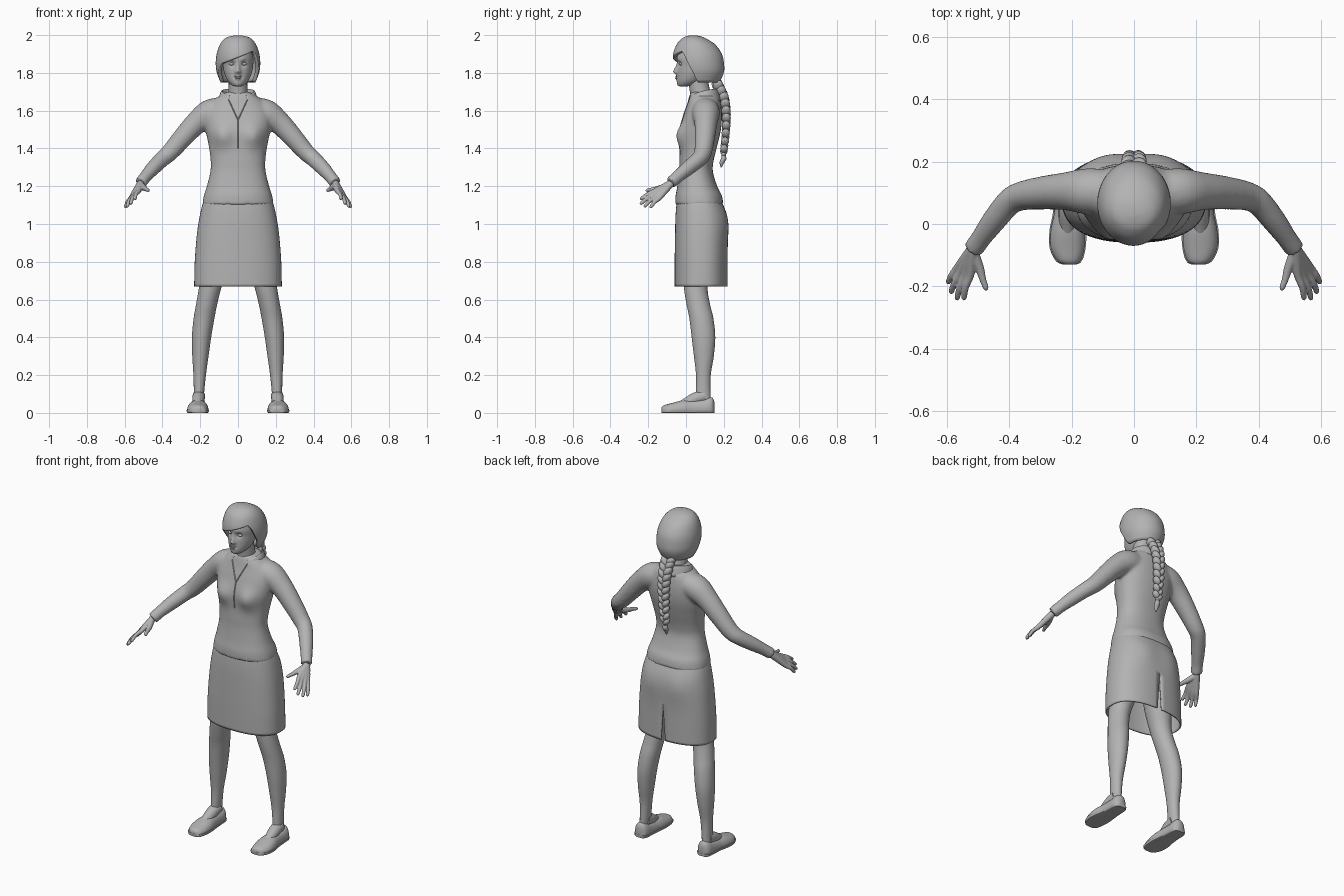
import bpy, bmesh
from math import sin, cos, pi, exp, radians
from mathutils import Vector, Matrix
from mathutils.bvhtree import BVHTree

cube = bpy.data.objects.get("Cube")
if cube:
    bpy.data.objects.remove(cube)

grey = bpy.data.materials.new("plain grey")
grey.use_nodes = True
grey.diffuse_color = (0.45, 0.45, 0.45, 1)
grey.node_tree.nodes["Principled BSDF"].inputs["Base Color"].default_value = grey.diffuse_color
parts = []


def smooth(rows, steps):
    """Catmull-Rom interpolation of rows of any length."""
    pts = [Vector(r) for r in rows]
    out = []
    for i in range(len(pts) - 1):
        a, b, c, d = pts[max(i - 1, 0)], pts[i], pts[i + 1], pts[min(i + 2, len(pts) - 1)]
        for k in range(steps):
            t = k / steps
            out.append(b + (c - a) * (t / 2) + (a * 2 - b * 5 + c * 4 - d) * (t * t / 2)
                       + (b * 3 - a - c * 3 + d) * (t ** 3 / 2))
    return out + [pts[-1]]


def skin(bm, rings, wrap=True, caps=(True, True)):
    vs = [[bm.verts.new(p) for p in ring] for ring in rings]
    for a, b in zip(vs, vs[1:]):
        m = len(a)
        for j in range(m if wrap else m - 1):
            k = (j + 1) % m
            bm.faces.new((a[j], a[k], b[k], b[j]))
    for use, ring in zip(caps, (vs[0], vs[-1])):
        if use:
            bm.faces.new(ring)


def spow(v, power):
    return (1 if v >= 0 else -1) * abs(v) ** (2 / power)


def loft(bm, rows, n=40, power=2.0, steps=5, cx=None, slit=None, caps=(True, True)):
    """Rows: height, half width, front y, back y, optional centre x. Starts at the back."""
    rings = []
    for row in smooth(rows, steps):
        z, hw, yf, yb = row[:4]
        x0 = row[4] if len(row) > 4 else 0
        ring = []
        for j in range(n + 1 if slit else n):
            a = 2 * pi * j / n
            p = Vector((x0 + hw * spow(sin(a), power),
                        (yf + yb) / 2 + (yb - yf) / 2 * spow(cos(a), power), z))
            if slit and j in (0, n):
                p.x = (1 if j == 0 else -1) * max(0, slit - z) * 0.07
            ring.append(p)
        rings.append(ring)
    skin(bm, rings, not slit, caps)


def tube(bm, rows, side=1, n=20, steps=4):
    """Rows: x, y, z, radius."""
    pts = smooth(rows, steps)
    rings = []
    for i, p in enumerate(pts):
        t = (pts[min(i + 1, len(pts) - 1)].xyz - pts[max(i - 1, 0)].xyz).normalized()
        u = t.cross(Vector((0, 0, 1))).normalized()
        v = t.cross(u)
        ring = [p.xyz + (u * cos(2 * pi * j / n) + v * sin(2 * pi * j / n)) * p.w for j in range(n)]
        rings.append([Vector((side * q.x, q.y, q.z)) for q in ring])
    skin(bm, rings)


def ball(bm, centre, size, tilt=0.0):
    m = Matrix.Translation(centre) @ Matrix.Rotation(tilt, 4, 'Y') @ Matrix.Diagonal((*size, 1))
    bmesh.ops.create_uvsphere(bm, u_segments=20, v_segments=14, radius=1, matrix=m)


def sculpt(bm, centre, size, push):
    for s in ((1, -1) if centre[0] else (1,)):
        c = Vector((s * centre[0], centre[1], centre[2]))
        for v in bm.verts:
            v.co += Vector((s * push[0], push[1], push[2])) * exp(-((v.co - c).length / size) ** 2)


def finish(bm, name, mirror=False, solid=0.0, voxel=0.0, relax=4):
    bmesh.ops.remove_doubles(bm, verts=bm.verts, dist=0.00001)
    bmesh.ops.recalc_face_normals(bm, faces=bm.faces)
    mesh = bpy.data.meshes.new(name)
    bm.to_mesh(mesh)
    bm.free()
    ob = bpy.data.objects.new(name, mesh)
    bpy.context.collection.objects.link(ob)
    if voxel:
        m = ob.modifiers.new("merge", 'REMESH')
        m.mode, m.voxel_size = 'VOXEL', voxel
        m = ob.modifiers.new("relax", 'SMOOTH')
        m.iterations = relax
        dg = bpy.context.evaluated_depsgraph_get()
        baked = bpy.data.meshes.new_from_object(ob.evaluated_get(dg))
        ob.modifiers.clear()
        ob.data = baked
    if solid:
        m = ob.modifiers.new("thickness", 'SOLIDIFY')
        m.thickness, m.offset = solid, -1
    if mirror:
        ob.modifiers.new("mirror", 'MIRROR')
    ob.data.materials.clear()
    ob.data.materials.append(grey)
    parts.append(ob)
    return ob


# Jacket: torso and sleeves fused into one surface
bm = bmesh.new()
loft(bm, [(1.10, .19, -.056, .198), (1.15, .181, -.055, .19), (1.2, .165, -.046, .165),
          (1.28, .146, -.037, .142), (1.34, .145, -.035, .147), (1.42, .156, -.03, .167),
          (1.5, .172, -.028, .185), (1.57, .176, -.014, .19), (1.63, .15, .005, .185),
          (1.67, .11, .015, .175), (1.7, .06, .025, .15)], n=56, power=2.3)
sculpt(bm, (.088, -.03, 1.465), .06, (0, -.032, 0))
for s in (1, -1):
    tube(bm, [(.08, .105, 1.6, .07), (.15, .105, 1.585, .074), (.22, .105, 1.535, .061),
              (.29, .1, 1.46, .054), (.36, .09, 1.38, .047), (.4, .07, 1.345, .043),
              (.45, .01, 1.295, .039), (.49, -.045, 1.25, .033), (.515, -.08, 1.218, .033)], s)
jacket = finish(bm, "jacket", voxel=.009, relax=5)

# Neckline and front seam, laid on the jacket surface
surface = BVHTree.FromPolygons([v.co for v in jacket.data.vertices],
                               [p.vertices for p in jacket.data.polygons])


def seam(bm, x0, z0, x1, z1):
    pts = []
    for i in range(13):
        t = i / 12
        x, z = x0 + (x1 - x0) * t, z0 + (z1 - z0) * t
        hit = surface.ray_cast(Vector((x, -1, z)), Vector((0, 1, 0)))[0]
        if hit:
            pts.append(hit)
    skin(bm, [[p + Vector((.003 * cos(a), .003 * sin(a), 0)) for a in (0, pi / 2, pi, -pi / 2)]
              for p in pts])


bm = bmesh.new()
seam(bm, 0, 1.55, .05, 1.66)
seam(bm, 0, 1.55, -.05, 1.66)
seam(bm, 0, 1.4, 0, 1.55)
finish(bm, "neckline_seam")

# Folded collar, open at the front
bm = bmesh.new()
rings = []
for scale, z in smooth([(.88, 1.66), (.96, 1.71), (1.08, 1.708), (1.28, 1.655)], 3):
    ring = []
    for j in range(37):
        a = radians(-150 + 300 * j / 36)
        ring.append(Vector((.085 * scale * sin(a), .09 + .075 * scale * cos(a),
                            z - .04 * ((1 - cos(a)) / 2) ** 2)))
    rings.append(ring)
skin(bm, rings, False, (False, False))
finish(bm, "collar", solid=.005)

# Skirt with a slit at the back
bm = bmesh.new()
loft(bm, [(.67, .232, -.06, .22), (.8, .229, -.06, .22), (.95, .217, -.058, .22),
          (1.05, .201, -.055, .212), (1.12, .183, -.048, .188), (1.17, .16, -.035, .165)],
     n=64, power=2.4, steps=6, slit=.88, caps=(False, False))
sculpt(bm, (.09, .21, 1.0), .08, (0, .01, 0))
finish(bm, "skirt", solid=.008)

# Legs
bm = bmesh.new()
loft(bm, [(.05, .027, .052, .132, .211), (.1, .027, .052, .13, .207), (.2, .033, .053, .131, .203),
          (.3, .043, .042, .147, .199), (.4, .051, .03, .155, .193), (.5, .055, .018, .145, .18),
          (.58, .056, .002, .126, .165), (.67, .06, -.012, .115, .146),
          (.8, .075, -.02, .14, .12), (.98, .085, -.02, .16, .1)], n=32)
tube(bm, [(.207, .1, .09, .033), (.209, .05, .075, .033), (.212, 0, .05, .028), (.212, -.04, .035, .02)])
finish(bm, "legs", mirror=True)


# Shoes and soles share one outline: y, centre x, half width, top
outline = smooth([(-.13, .206, .016, .028), (-.118, .209, .038, .04), (-.075, .213, .054, .052),
                  (-.02, .212, .055, .066), (.03, .21, .047, .07), (.08, .21, .043, .073),
                  (.12, .21, .041, .082), (.14, .21, .033, .08), (.15, .21, .016, .06)], 4)


def footwear(name, extra, ceiling):
    bm = bmesh.new()
    rings = []
    for y, cx, hw, top in outline:
        rings.append([Vector((cx + (hw + extra) * spow(cos(a), 2.4), y * (1 + extra),
                              min(ceiling, max(0, top * (.3 + .7 * sin(a))))))
                      for a in (2 * pi * j / 32 for j in range(32))])
    skin(bm, rings)
    finish(bm, name, mirror=True)


footwear("shoes", 0, 1)
footwear("shoe_soles", .004, .016)

# Hands: fused fingers and thumb
bm = bmesh.new()
wrist = Vector((.516, -.08, 1.214))
fingers = [((.526, -.165, 1.175), (.546, -.243, 1.13)), ((.541, -.166, 1.16), (.569, -.243, 1.104)),
           ((.556, -.157, 1.147), (.588, -.222, 1.09)), ((.567, -.142, 1.137), (.597, -.19, 1.085))]
for knuckle, tip in fingers:
    k, t = Vector(knuckle), Vector(tip)
    bend = k.lerp(t, .5) + Vector((.004, 0, .005))
    tube(bm, [(*wrist, .02), (*wrist.lerp(k, .5), .017), (*k, .0135), (*bend, .0105),
              (*bend.lerp(t, .8), .009), (*t, .004)], n=12)
tube(bm, [(.515, -.095, 1.205, .018), (.496, -.14, 1.19, .015), (.485, -.178, 1.183, .011),
          (.475, -.205, 1.178, .009), (.472, -.212, 1.176, .004)], n=12)
finish(bm, "hands", mirror=True, voxel=.0035, relax=3)

# Neck
bm = bmesh.new()
loft(bm, [(1.6, .06, .02, .15), (1.68, .052, .022, .135), (1.74, .049, .015, .12), (1.8, .05, .01, .12)])
finish(bm, "neck")

# Head with modelled face
bm = bmesh.new()
loft(bm, [(1.728, .012, -.03, .0), (1.735, .033, -.042, .04), (1.76, .056, -.047, .09),
          (1.8, .073, -.046, .13), (1.84, .08, -.044, .15), (1.88, .081, -.048, .155),
          (1.93, .07, -.03, .14), (1.97, .035, .01, .08)], n=110, steps=7)
sculpt(bm, (.033, -.042, 1.848), .016, (0, .012, 0))
sculpt(bm, (.03, -.045, 1.872), .014, (0, -.004, 0))
for z, size, depth in ((1.808, .013, .024), (1.825, .011, .013), (1.842, .01, .008),
                       (1.782, .011, .006), (1.77, .011, .006), (1.742, .016, .003)):
    sculpt(bm, (0, -.048, z), size, (0, -depth, 0))
sculpt(bm, (.012, -.055, 1.803), .008, (0, -.006, 0))
sculpt(bm, (.02, -.045, 1.776), .006, (0, .004, 0))
finish(bm, "head")
bm = bmesh.new()
for s in (1, -1):
    ball(bm, (s * .033, -.025, 1.847), (.014, .012, .008))
ball(bm, (0, -.051, 1.781), (.019, .006, .004))
ball(bm, (0, -.05, 1.772), (.016, .007, .005))
finish(bm, "eyes_and_lips")

# Hair: cap with swept fringe
profile = smooth([(2.0, .004, .032, .042), (1.993, .045, 0, .08), (1.98, .072, -.024, .11),
                  (1.95, .096, -.05, .155), (1.9, .113, -.068, .19), (1.85, .118, -.068, .201),
                  (1.8, .112, -.052, .2), (1.74, .088, -.03, .172)], 8)


def hair_point(a, t):
    f = min(1, max(0, (-cos(a) - .05) / .65))
    f = f * f * (3 - 2 * f)
    low = 1.748 + (1.882 + .045 * sin(a) - 1.748) * f
    z = 2 - (2 - low) * (1 - cos(t * pi / 2))
    for p, q in zip(profile, profile[1:]):
        if p[0] >= z >= q[0]:
            break
    hw, yf, yb = p.lerp(q, (p[0] - z) / (p[0] - q[0]))[1:]
    return Vector((hw * sin(a), (yf + yb) / 2 + (yb - yf) / 2 * cos(a), z))


bm = bmesh.new()
skin(bm, [[hair_point(2 * pi * j / 80, i / 24) for j in range(80)] for i in range(2, 25)],
     caps=(True, False))
finish(bm, "hair", solid=.018)

# Braid: paired tilted strands, then a tie and a tuft
path = smooth([(0, .165, 1.74), (0, .2, 1.67), (0, .213, 1.58), (0, .21, 1.48), (0, .2, 1.385)], 5)
bm = bmesh.new()
for i, p in enumerate(path):
    side = 1 if i % 2 else -1
    size = 1.0 - .35 * i / len(path)
    ball(bm, (side * .017 * size, p.y, p.z), (.023 * size, .029 * size, .036 * size), side * .6)
ball(bm, (0, .2, 1.37), (.013, .013, .012))
loft(bm, [(1.3, .003, .183, .189), (1.325, .013, .178, .203), (1.345, .016, .184, .214),
          (1.37, .009, .192, .208)], n=12)
finish(bm, "braid")

# Shading
bpy.ops.object.select_all(action='DESELECT')
for ob in parts:
    ob.select_set(True)
bpy.context.view_layer.objects.active = parts[0]
bpy.ops.object.shade_smooth_by_angle(angle=radians(45))
